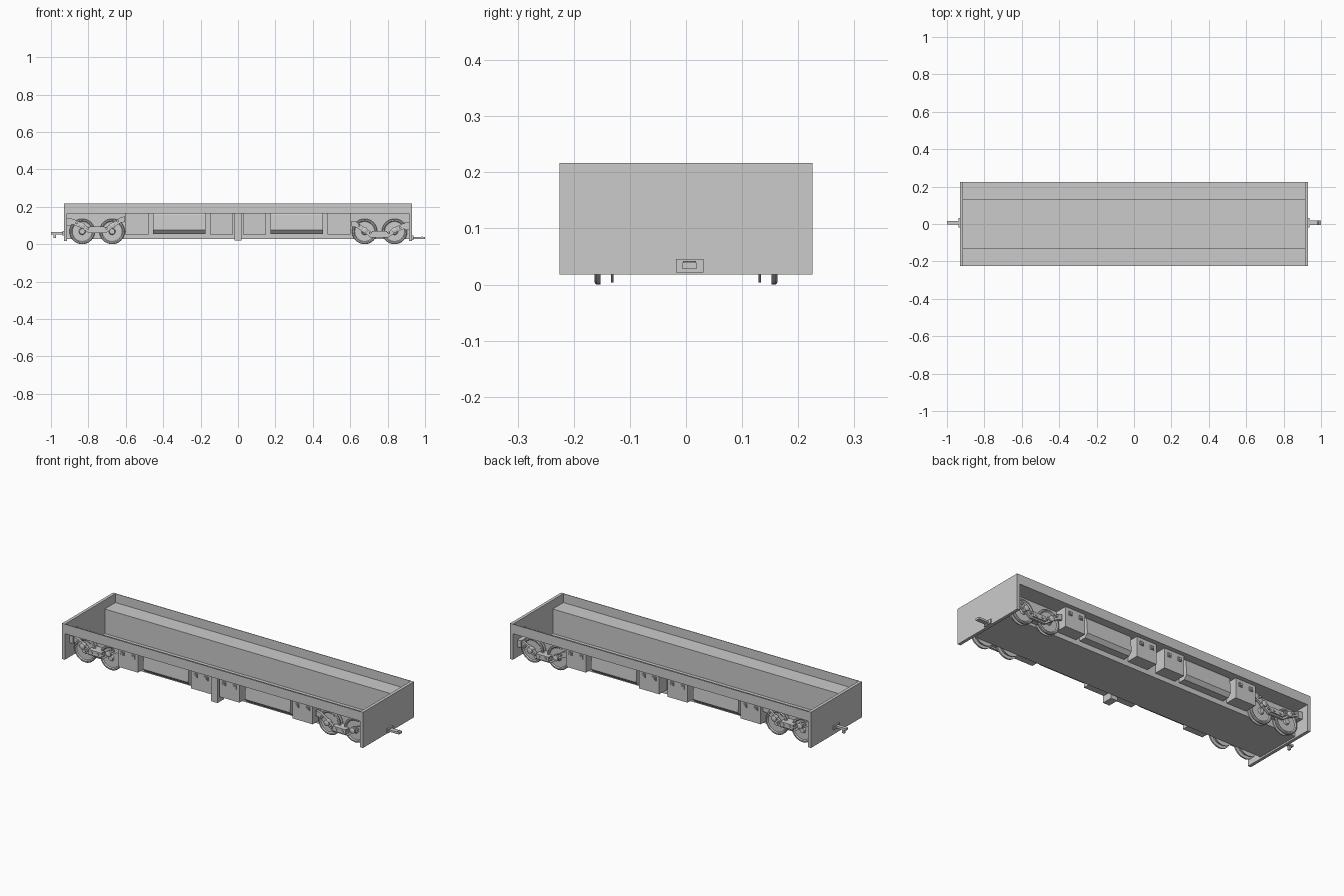
import bpy, bmesh, math
from mathutils import Matrix

default = bpy.data.objects.get("Cube")
if default:
    bpy.data.objects.remove(default, do_unlink=True)

grey = bpy.data.materials.new("plain_grey")
grey.use_nodes = True
COLOUR = (0.6, 0.6, 0.6, 1)
grey.diffuse_color = COLOUR
grey.node_tree.nodes["Principled BSDF"].inputs["Base Color"].default_value = COLOUR


def finish(name, bm, smooth=False):
    bmesh.ops.recalc_face_normals(bm, faces=bm.faces)
    mesh = bpy.data.meshes.new(name)
    bm.to_mesh(mesh)
    bm.free()
    mesh.materials.append(grey)
    obj = bpy.data.objects.new(name, mesh)
    bpy.context.collection.objects.link(obj)
    if smooth:
        bpy.ops.object.select_all(action='DESELECT')
        obj.select_set(True)
        bpy.context.view_layer.objects.active = obj
        bpy.ops.object.shade_smooth_by_angle()
    return obj


def box(name, x, y, z):
    """Box from (low, high) ranges."""
    bm = bmesh.new()
    bmesh.ops.create_cube(bm, size=1)
    for v in bm.verts:
        v.co = [(lo + hi) / 2 + c * (hi - lo) for (lo, hi), c in zip((x, y, z), v.co)]
    return finish(name, bm)


def prism(name, points, axis, lo, hi):
    """Closed profile swept along x (points are y, z) or y (points are x, z)."""
    bm = bmesh.new()
    place = (lambda a, b: (lo, a, b)) if axis == 'x' else (lambda a, b: (a, lo, b))
    face = bm.faces.new([bm.verts.new(place(a, b)) for a, b in points])
    out = bmesh.ops.extrude_face_region(bm, geom=[face])
    step = (hi - lo, 0, 0) if axis == 'x' else (0, hi - lo, 0)
    bmesh.ops.translate(bm, vec=step, verts=[g for g in out["geom"] if isinstance(g, bmesh.types.BMVert)])
    return finish(name, bm)


def lathe(name, profile, x, z, side, steps=32):
    """Profile of (y, radius) spun about a crosswise axis."""
    bm = bmesh.new()
    verts = [bm.verts.new((0, y, r)) for y, r in profile]
    edges = [bm.edges.new(pair) for pair in zip(verts, verts[1:])]
    bmesh.ops.spin(bm, geom=verts + edges, cent=(0, 0, 0), axis=(0, 1, 0),
                   angle=math.tau, steps=steps, use_duplicate=False)
    bmesh.ops.remove_doubles(bm, verts=bm.verts, dist=1e-5)
    bmesh.ops.transform(bm, matrix=Matrix.Translation((x, 0, z)) @ Matrix.Scale(side, 4, (0, 1, 0)), verts=bm.verts)
    return finish(name, bm, True)


def span(side, lo, hi):
    return tuple(sorted((side * lo, side * hi)))


END, WIDE, TOP = 0.93, 0.225, 0.217
WELL, LEDGE = 0.131, 0.167

# Tray: one bent sheet running lengthwise, closed by the end plates
T = 0.003
half_out = [(WELL, 0.027), (WELL, LEDGE - T), (WIDE, LEDGE - T), (WIDE, TOP)]
half_in = [(WIDE - T, TOP), (WIDE - T, LEDGE), (WELL - T, LEDGE), (WELL - T, 0.03)]
right_half = half_out + half_in
left_half = [(-y, z) for y, z in reversed(right_half)]
prism("tray", right_half + left_half, 'x', -END + 0.01, END - 0.01)
for s in (-1, 1):
    box("end_plate", span(s, 0.913, END), (-WIDE, WIDE), (0.018, TOP))

# Couplers
box("left_coupler_mount", (END, 0.938), (-0.018, 0.031), (0.022, 0.046))
box("left_coupler_bar", (0.935, 1.0), (-0.006, 0.019), (0.028, 0.039))
lathe("left_coupler_pin", [(-0.005, 0), (-0.005, 0.005), (0.018, 0.005), (0.018, 0)], 0.985, 0.037, 1, 12)
box("right_coupler_mount", (-0.938, -END), (-0.018, 0.031), (0.046, 0.07))
box("right_coupler_bar", (-1.0, -0.935), (-0.004, 0.016), (0.053, 0.064))
box("right_coupler_hook", (-0.986, -0.973), (0, 0.012), (0.032, 0.053))

# Post on the front side only
box("centre_post", (-0.02, 0.02), (-0.21, -0.15), (0.02, LEDGE))

# Equipment along both sides
WHEEL = [(0.129, 0), (0.129, 0.064), (0.134, 0.064), (0.134, 0.05), (0.152, 0.05),
         (0.152, 0.068), (0.16, 0.068), (0.163, 0.064), (0.163, 0.058), (0.158, 0.053),
         (0.158, 0.018), (0.166, 0.014), (0.166, 0)]
PANEL = [(0.128, LEDGE), (0.176, LEDGE), (0.184, 0.155), (0.19, 0.075), (0.172, 0.055), (0.128, 0.055)]


def bogie(side, middle, end, lift):
    """Two wheels and a sagging side frame; end points outward along x."""
    for x in (middle - 0.08, middle + 0.08):
        lathe("wheel", WHEEL, x, 0.068, side)
    # Side frame: band following a sag between two raised arms
    path = [(-0.15, 0.085), (-0.125, 0.08), (-0.08, 0.06), (-0.045, 0.035), (0.045, 0.035),
            (0.08, 0.06), (0.125, 0.09), (0.15, 0.095)]
    band = [(middle + end * -x, z + lift) for x, z in path]
    top = [(x, z + 0.03) for x, z in reversed(band)]
    prism("side_frame", band + top, 'y', *span(side, 0.167, 0.18))
    box("frame_bolster", (middle - 0.04, middle + 0.04), span(side, 0.128, 0.188), (0.043 + lift, 0.07 + lift))
    # Axle bearings and bolts
    for x in (-0.08, 0.08):
        lathe("axle_cap", [(0.165, 0), (0.165, 0.016), (0.188, 0.016), (0.191, 0.01), (0.191, 0)],
              middle + x, 0.075 + lift, side, 16)
    for x, z in [(-0.11, 0.09), (-0.05, 0.06), (-0.02, 0.056), (0.02, 0.056), (0.05, 0.06), (0.11, 0.1)]:
        lathe("frame_bolt", [(0.175, 0), (0.175, 0.007), (0.192, 0.007), (0.192, 0)],
              middle - end * x, z + lift, side, 8)
    # Spring and damper block at the outer end
    outer = middle + end * 0.15
    box("end_block", (outer - 0.018, outer + 0.014), span(side, 0.13, 0.185), (0.075 + lift, 0.115 + lift))


for side in (-1, 1):
    for x in (-0.54, -0.0875, 0.0875, 0.54):
        box("equipment_box", (x - 0.062, x + 0.062), span(side, 0.128, 0.2), (0.053, LEDGE))
        for dx in (-0.033, 0.033):
            box("box_latch", (x + dx - 0.011, x + dx + 0.011), span(side, 0.198, 0.205), (0.124, 0.145))
            box("latch_button", (x + dx - 0.006, x + dx + 0.006), span(side, 0.203, 0.209), (0.129, 0.14))
    for x in (-0.315, 0.315):
        prism("tank_panel", [(side * y, z) for y, z in PANEL], 'x', x - 0.14, x + 0.14)
    bogie(side, -0.753, -1, 0.024)
    bogie(side, 0.757, 1, 0)
